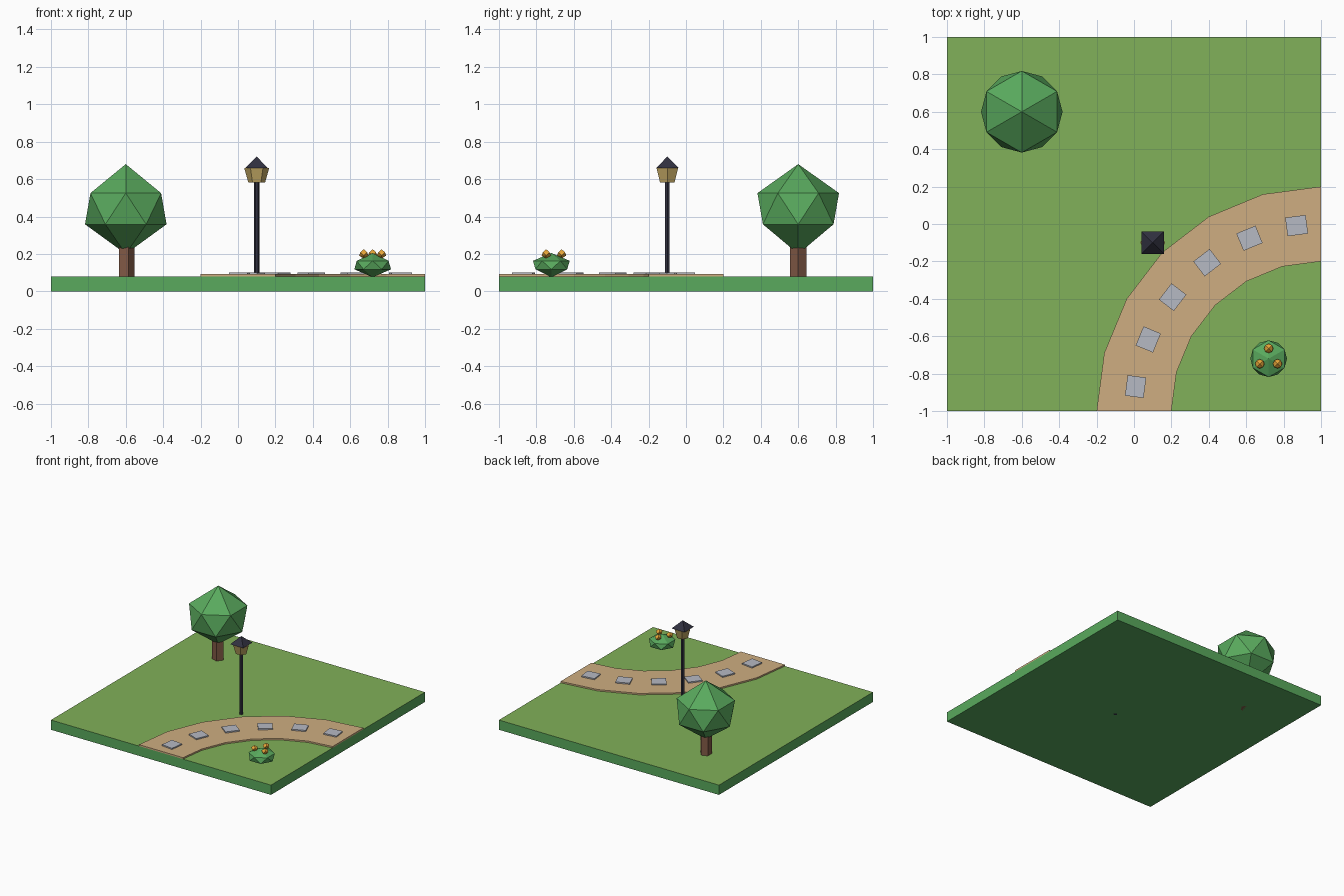
import bpy, bmesh
from math import sin, cos, pi, radians

if "Cube" in bpy.data.objects:
    bpy.data.objects.remove(bpy.data.objects["Cube"])


def material(name, rgb):
    m = bpy.data.materials.new(name)
    m.diffuse_color = (*rgb, 1)
    m.use_nodes = True
    m.node_tree.nodes["Principled BSDF"].inputs["Base Color"].default_value = m.diffuse_color
    return m


GRASS = material("grass", (0.22, 0.44, 0.10))
GREEN = material("leaf_green", (0.10, 0.40, 0.11))
SAND = material("sand", (0.62, 0.42, 0.22))
STONE = material("stone", (0.47, 0.49, 0.55))
BARK = material("bark", (0.22, 0.10, 0.06))
IRON = material("iron", (0.03, 0.03, 0.05))
GLASS = material("lamp_glass", (0.55, 0.40, 0.13))
ORANGE = material("orange", (0.80, 0.38, 0.04))


def make(name, verts, faces, mat):
    me = bpy.data.meshes.new(name)
    me.from_pydata(verts, [], faces)
    bm = bmesh.new()
    bm.from_mesh(me)
    bmesh.ops.recalc_face_normals(bm, faces=bm.faces)
    bm.to_mesh(me)
    bm.free()
    me.materials.append(mat)
    ob = bpy.data.objects.new(name, me)
    bpy.context.collection.objects.link(ob)
    return ob


def ring(x, y, z, r, n, start):
    return [(x + r * cos(start + 2 * pi * i / n), y + r * sin(start + 2 * pi * i / n), z)
            for i in range(n)]


def frustum(name, x, y, z0, z1, r0, r1, n, mat, start=0.0):
    """Straight or tapered prism; r1 = 0 gives a pyramid."""
    verts = ring(x, y, z0, r0, n, start)
    faces = [list(range(n))]
    if r1 == 0:
        verts.append((x, y, z1))
        faces += [(i, (i + 1) % n, n) for i in range(n)]
    else:
        verts += ring(x, y, z1, r1, n, start)
        faces.append(list(range(n, 2 * n)))
        faces += [(i, (i + 1) % n, n + (i + 1) % n, n + i) for i in range(n)]
    return make(name, verts, faces, mat)


def blob(name, x, y, z, r, h, n, mat):
    """Faceted ball: two staggered rings of n points plus two poles."""
    verts = ring(x, y, z - 0.34 * h, r, n, 0) + ring(x, y, z + 0.355 * h, r, n, pi / n)
    verts += [(x, y, z - h), (x, y, z + h)]
    faces = []
    for i in range(n):
        j = (i + 1) % n
        faces += [(i, j, n + i), (j, n + j, n + i), (i, j, 2 * n), (n + i, n + j, 2 * n + 1)]
    return make(name, verts, faces, mat)


# Ground slab with lighter grass on the top face
slab = frustum("ground_slab", 0, 0, 0, 0.08, 2 ** 0.5, 2 ** 0.5, 4, GREEN, pi / 4)
slab.data.materials.append(GRASS)
for p in slab.data.polygons:
    if p.normal.z > 0.9:
        p.material_index = 1

# Curved path: quarter ring about the front right corner
SEG = 6
verts, faces = [], []
for i in range(SEG + 1):
    a = pi / 2 + i * pi / 2 / SEG
    for r, z in ((0.8, 0.078), (1.2, 0.078), (1.2, 0.092), (0.8, 0.092)):
        verts.append((1 + r * cos(a), -1 + r * sin(a), z))
for i in range(SEG):
    for k in range(4):
        m = (k + 1) % 4
        faces.append((4 * i + k, 4 * i + m, 4 * i + 4 + m, 4 * i + 4 + k))
faces += [(0, 1, 2, 3), tuple(4 * SEG + k for k in range(4))]
make("path", verts, faces, SAND)

# Stepping stones along the path centre
for i in range(SEG):
    a = radians(97.5 + 15 * i)
    x, y = 1 + cos(a), -1 + sin(a)
    sv = []
    for z in (0.09, 0.102):
        for u, v in ((-1, -1), (1, -1), (1, 1), (-1, 1)):
            u, v = u * 0.05, v * 0.055
            sv.append((x + u * cos(a) - v * sin(a), y + u * sin(a) + v * cos(a), z))
    sf = [(0, 1, 2, 3), (4, 5, 6, 7)]
    sf += [(k, (k + 1) % 4, 4 + (k + 1) % 4, 4 + k) for k in range(4)]
    make(f"stepping_stone_{i + 1}", sv, sf, STONE)

# Tree
frustum("tree_trunk", -0.6, 0.6, 0, 0.3, 0.046, 0.046, 5, BARK)
blob("tree_crown", -0.6, 0.6, 0.44, 0.218, 0.24, 6, GREEN)

# Street lamp
frustum("lamp_post", 0.1, -0.1, 0, 0.59, 0.015, 0.015, 6, IRON)
frustum("lamp_lantern", 0.1, -0.1, 0.583, 0.66, 0.045, 0.067, 6, GLASS)
frustum("lamp_roof", 0.1, -0.1, 0.66, 0.72, 0.084, 0, 4, IRON, pi / 4)

# Bush with three blossoms
blob("bush", 0.72, -0.72, 0.14, 0.098, 0.065, 6, GREEN)
for i in range(3):
    a = pi / 2 + i * 2 * pi / 3
    blob(f"blossom_{i + 1}", 0.72 + 0.055 * cos(a), -0.72 + 0.055 * sin(a), 0.2,
         0.025, 0.025, 4, ORANGE)
